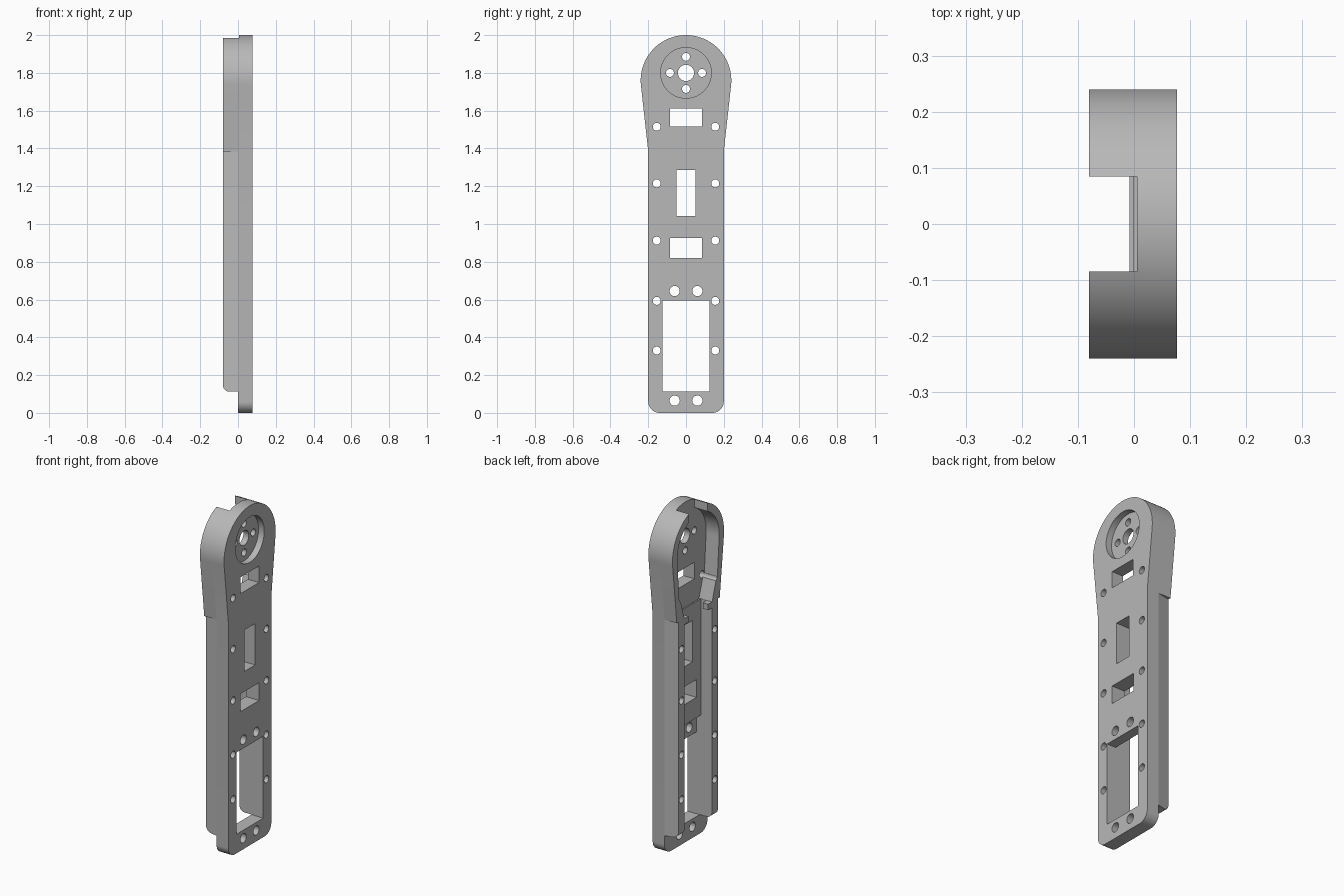
import bpy, bmesh
from math import sin, cos, pi, radians

if "Cube" in bpy.data.objects:
    bpy.data.objects.remove(bpy.data.objects["Cube"])

grey = bpy.data.materials.new("plain grey")
grey.use_nodes = True
grey.diffuse_color = (0.48, 0.48, 0.48, 1)
grey.node_tree.nodes["Principled BSDF"].inputs["Base Color"].default_value = grey.diffuse_color

BACK, FRONT = -0.08, 0.077      # depth range of the whole arm along x
FLOOR = 0.005                   # head pocket floor
SHOULDER = 1.385                # where the rails meet the head


def arc(cy, cz, r, a0, a1, n):
    return [(cy + r * cos(radians(a0 + (a1 - a0) * i / n)),
             cz + r * sin(radians(a0 + (a1 - a0) * i / n))) for i in range(n + 1)]


def circle(y, z, r, n=32):
    return arc(y, z, r, 0, 360, n)[:-1]


def rect(y, z0, z1):
    return [(-y, z0), (y, z0), (y, z1), (-y, z1)]


def prism(bm, pts, x0, x1):
    """Extrude a (y, z) outline from x0 to x1."""
    face = bm.faces.new([bm.verts.new((x0, y, z)) for y, z in pts])
    out = bmesh.ops.extrude_face_region(bm, geom=[face])
    verts = [g for g in out["geom"] if isinstance(g, bmesh.types.BMVert)]
    bmesh.ops.translate(bm, verts=verts, vec=(x1 - x0, 0, 0))


def finish(name, bm):
    bmesh.ops.recalc_face_normals(bm, faces=bm.faces)
    mesh = bpy.data.meshes.new(name)
    bm.to_mesh(mesh)
    bm.free()
    mesh.materials.append(grey)
    ob = bpy.data.objects.new(name, mesh)
    bpy.context.collection.objects.link(ob)
    return ob


def solid(name, *prisms):
    bm = bmesh.new()
    for p in prisms:
        prism(bm, *p)
    return finish(name, bm)


def apply_all(ob):
    bpy.ops.object.select_all(action="DESELECT")
    bpy.context.view_layer.objects.active = ob
    ob.select_set(True)
    for m in list(ob.modifiers):
        bpy.ops.object.modifier_apply(modifier=m.name)
    bpy.ops.object.shade_smooth_by_angle(angle=radians(30))


def cut(ob, *cutters):
    for c in cutters:
        m = ob.modifiers.new("cut", "BOOLEAN")
        m.operation, m.solver, m.object = "DIFFERENCE", "EXACT", c
    apply_all(ob)


# Outlines
head = [(0.2, SHOULDER)] + arc(0, 1.76, 0.24, -6.3, 186.3, 56) + [(-0.2, SHOULDER)]
foot = arc(-0.14, 0.06, 0.06, 180, 270, 10) + arc(0.14, 0.06, 0.06, 270, 360, 10)
pocket = ([(0.127, SHOULDER - 0.005), (0.165, 1.5), (0.178, 1.515)]
          + arc(0, 1.76, 0.195, -6.3, 186.3, 48)
          + [(-0.178, 1.515), (-0.165, 1.5), (-0.127, SHOULDER - 0.005)])

# Cutters: windows and screw holes go right through
windows = [rect(0.085, 1.515, 1.612), rect(0.05, 1.043, 1.287),
           rect(0.086, 0.82, 0.925), rect(0.125, 0.112, 0.594)]
holes = [circle(s * 0.155, z, 0.021) for s in (-1, 1) for z in (1.515, 1.215, 0.912, 0.593, 0.33)]
holes += [circle(s * 0.06, z, 0.027) for s in (-1, 1) for z in (0.645, 0.065)]
holes += [circle(0, 1.8, 0.043)]
holes += [circle(0.085 * cos(a), 1.8 + 0.085 * sin(a), 0.021) for a in (0, pi / 2, pi, 3 * pi / 2)]
through = solid("through_cutter", *[(p, -0.2, 0.2) for p in windows + holes])
recess = solid("recess_cutter", (circle(0, 1.8, 0.134, 64), 0.04, 0.2))
hollow = solid("pocket_cutter", (pocket, -0.2, FLOOR))
notch = solid("notch_cutter", (rect(0.085, 1.8, 2.2), -0.2, FLOOR))
channel = solid("channel_cutter", (rect(0.127, 0.112, 0.7), -0.2, 0.02))

# Face plate
plate = solid("face_plate", (foot + head, 0, FRONT))
cut(plate, hollow, notch, channel, recess, through)

# Head rim with the gap at its top
rim = solid("head_rim", (head, BACK, 0))
cut(rim, hollow, notch, through)

# Raised channel floor
floor = solid("channel_floor", (rect(0.127, 0.7, SHOULDER), -0.008, 0))
cut(floor, through)

# Side rails: drafted outside, rounded lower corner, mirrored
bm = bmesh.new()
ring = [(0, 0.127), (0, 0.2), (BACK, 0.183), (BACK, 0.127)]
low, high = ([bm.verts.new((x, y, z)) for x, y in ring] for z in (0.112, SHOULDER))
bm.faces.new(low)
bm.faces.new(high)
for i in range(4):
    j = (i + 1) % 4
    bm.faces.new((low[i], low[j], high[j], high[i]))
bmesh.ops.bevel(bm, geom=[bm.edges.get((low[2], low[3]))], offset=0.035,
                segments=8, profile=0.5, affect="EDGES")
rails = finish("side_rails", bm)
mirror = rails.modifiers.new("mirror", "MIRROR")
mirror.use_axis = (False, True, False)
cut(rails, through)

# Small stops at the top of the rails
stops = solid("rail_stops", *[([(s * 0.092, 1.35), (s * 0.127, 1.35), (s * 0.127, SHOULDER),
                               (s * 0.092, SHOULDER)], BACK, -0.045) for s in (-1, 1)])

for c in (through, recess, hollow, notch, channel):
    bpy.data.objects.remove(c)
